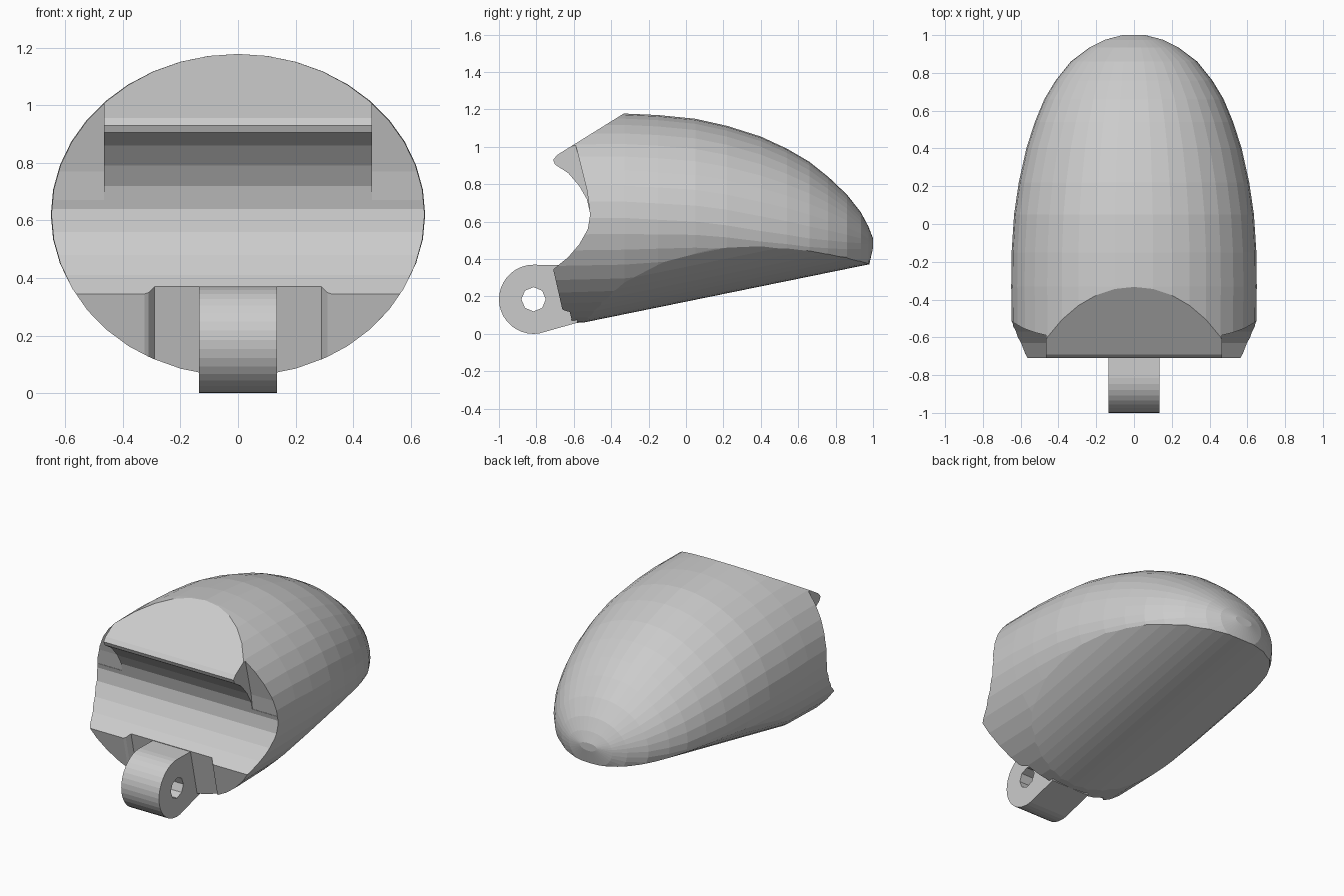
import bpy, bmesh
from math import cos, sin, pi, sqrt, radians

if "Cube" in bpy.data.objects:
    bpy.data.objects.remove(bpy.data.objects["Cube"])


def mesh_object(name, bm):
    bmesh.ops.recalc_face_normals(bm, faces=bm.faces)
    me = bpy.data.meshes.new(name)
    bm.to_mesh(me)
    bm.free()
    ob = bpy.data.objects.new(name, me)
    bpy.context.collection.objects.link(ob)
    return ob


def loft(name, rings):
    """Skin closed rings of points and cap both ends."""
    bm = bmesh.new()
    loops = [[bm.verts.new(p) for p in ring] for ring in rings]
    n = len(loops[0])
    for a, b in zip(loops, loops[1:]):
        for i in range(n):
            j = (i + 1) % n
            bm.faces.new((a[i], a[j], b[j], b[i]))
    bm.faces.new(loops[0])
    bm.faces.new(loops[-1])
    return mesh_object(name, bm)


def side_prism(name, profile, x0, x1):
    """Extrude a (y, z) profile along x."""
    return loft(name, [[(x, y, z) for y, z in profile] for x in (x0, x1)])


def boolean(target, tool, operation):
    mod = target.modifiers.new("bool", 'BOOLEAN')
    mod.object, mod.operation, mod.solver = tool, operation, 'EXACT'
    bpy.context.view_layer.objects.active = target
    bpy.ops.object.modifier_apply(modifier=mod.name)
    bpy.data.objects.remove(tool)


# Rounded shell: y, half width, top z, middle z, depth below the middle
SECTIONS = [
    (-0.80, 0.645, 1.175, 0.62, 0.57), (-0.33, 0.65, 1.178, 0.62, 0.55),
    (-0.15, 0.648, 1.17, 0.61, 0.50), (0.05, 0.635, 1.15, 0.60, 0.45),
    (0.22, 0.61, 1.112, 0.58, 0.41), (0.40, 0.57, 1.055, 0.55, 0.36),
    (0.54, 0.525, 0.99, 0.53, 0.32), (0.66, 0.475, 0.92, 0.51, 0.29),
    (0.76, 0.415, 0.84, 0.50, 0.27), (0.86, 0.335, 0.745, 0.49, 0.24),
    (0.935, 0.235, 0.65, 0.485, 0.20), (0.975, 0.155, 0.575, 0.48, 0.13),
    (1.00, 0.06, 0.51, 0.49, 0.03),
]
SIDES = 40
rings = []
for y, w, top, mid, depth in SECTIONS:
    ring = []
    for i in range(SIDES):
        a = 2 * pi * i / SIDES
        s = sin(a)
        ring.append((w * cos(a), y, mid + s * (top - mid if s > 0 else depth)))
    rings.append(ring)
body = loft("shell_body", rings)

# Sloping, gently curved underside
xs = [-0.70 + 1.40 * i / 24 for i in range(25)]
under = [(x, 0.64 - 0.59 * sqrt(1 - (x / 0.72) ** 2)) for x in xs]
under = [(-0.8, 0.66)] + under + [(0.8, 0.66), (0.8, 2), (-0.8, 2)]
boolean(body, loft("underside_cutter", [
    [(x, y, z + 0.204 * (y + 0.6)) for x, z in under] for y in (-1.2, 1.2)]), 'INTERSECT')

# Front opening: sloped top, lip and concave channel
front = [(0, 1.385), (-0.69, 0.956), (-0.71, 0.93), (-0.70, 0.905), (-0.63, 0.86),
         (-0.57, 0.79), (-0.53, 0.72), (-0.512, 0.64), (-0.525, 0.56), (-0.57, 0.48),
         (-0.63, 0.41), (-0.71, 0.345), (-0.62, -0.05), (-1.5, -0.05), (-1.5, 1.385)]
boolean(body, side_prism("front_cutter", front, -1, 1), 'DIFFERENCE')

# Notches trimming both ends of the lip
notch = [(-1.5, 1.17), (-0.63, 1.17), (-0.53, 0.77), (-0.516, 0.67), (-1.5, 0.67)]
for s in (-1, 1):
    boolean(body, side_prism("notch_cutter", notch, s * 0.465, s), 'DIFFERENCE')

# Shallow recess around the hinge tab
rings = []
for z, back in ((-0.05, -0.583), (0.45, -0.697)):
    rings.append([(-0.34, -0.9, z), (-0.34, back - 0.045, z), (-0.31, back - 0.03, z),
                  (-0.29, back, z), (0.29, back, z), (0.31, back - 0.03, z),
                  (0.34, back - 0.045, z), (0.34, -0.9, z)])
boolean(body, loft("recess_cutter", rings), 'DIFFERENCE')

# Hinge tab with pin hole
CY, CZ, R = -0.815, 0.185, 0.185
tab = [(CY + R * cos(radians(a)), CZ + R * sin(radians(a))) for a in range(90, 281, 10)]
tab += [(-0.58, 0.06), (-0.58, 0.365)]
hinge = side_prism("hinge_tab", tab, -0.135, 0.135)
hole = [(CY + 0.065 * cos(pi * i / 4), CZ + 0.065 * sin(pi * i / 4)) for i in range(8)]
boolean(hinge, side_prism("hole_cutter", hole, -0.3, 0.3), 'DIFFERENCE')
boolean(body, hinge, 'UNION')
